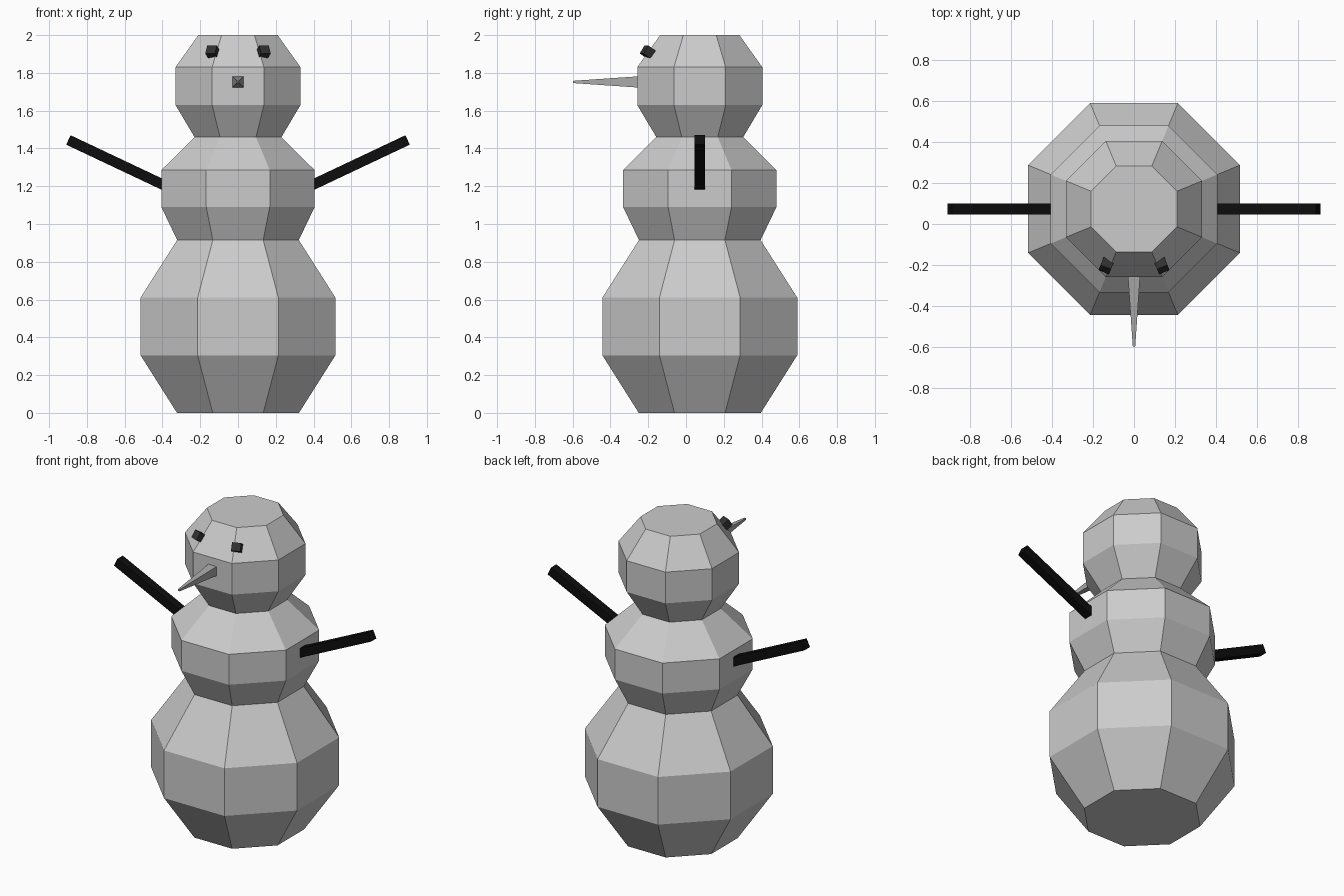
import bpy, bmesh
from math import cos, sin, pi, radians
from mathutils import Matrix, Vector, Euler

if "Cube" in bpy.data.objects:
    bpy.data.objects.remove(bpy.data.objects["Cube"])

CY = 0.073  # body axis sits behind the origin because the nose sticks out


def material(name, v):
    m = bpy.data.materials.new(name)
    m.diffuse_color = (v, v, v, 1)
    m.use_nodes = True
    m.node_tree.nodes["Principled BSDF"].inputs["Base Color"].default_value = m.diffuse_color
    return m


def finish(name, bm, mat=None):
    bmesh.ops.recalc_face_normals(bm, faces=bm.faces)
    me = bpy.data.meshes.new(name)
    bm.to_mesh(me)
    bm.free()
    ob = bpy.data.objects.new(name, me)
    bpy.context.collection.objects.link(ob)
    if mat:
        me.materials.append(mat)
    return ob


def box(name, size, loc, rot, mat):
    bm = bmesh.new()
    bmesh.ops.create_cube(bm, size=1, matrix=Matrix.LocRotScale(
        Vector(loc), Euler(rot), Vector(size)))
    return finish(name, bm, mat)


# Body: three stacked octagonal balls, as (flat-side radius, height)
profile = [(.323, 0), (.516, .305), (.516, .61), (.322, .915),
           (.406, 1.09), (.406, 1.285), (.23, 1.46),
           (.331, 1.63), (.331, 1.83), (.21, 2.0)]
bm = bmesh.new()
rings = []
for apothem, z in profile:
    r = apothem / cos(pi / 8)
    rings.append([bm.verts.new((r * cos(a), CY + r * sin(a), z))
                  for a in ((i + .5) * pi / 4 for i in range(8))])
for lo, hi in zip(rings, rings[1:]):
    for i in range(8):
        j = (i + 1) % 8
        bm.faces.new((lo[i], lo[j], hi[j], hi[i]))
bm.faces.new(rings[0])
bm.faces.new(rings[-1])
finish("body", bm)

# Stick arms and coal eyes, mirrored left and right
stick = material("stick", .004)
coal = material("coal", .03)
tilt = radians(25.3)
for side, s in (("left", -1), ("right", 1)):
    length = .57
    box(side + "_arm", (length, .055, .055),
        (s * (.898 - cos(tilt) * length / 2), CY, 1.445 - sin(tilt) * length / 2),
        (0, -s * tilt, 0), stick)
    box(side + "_eye", (.055, .055, .05), (s * .134, -.201, 1.909),
        (radians(-33), 0, s * radians(22)), coal)

# Nose: long four-sided taper pointing forward
bm = bmesh.new()
bmesh.ops.create_cone(
    bm, cap_ends=True, segments=4, radius1=.03 * 2 ** .5, radius2=.006 * 2 ** .5,
    depth=.35, matrix=Matrix.Translation((0, -.422, 1.752))
    @ Matrix.Rotation(pi / 2, 4, 'X') @ Matrix.Rotation(pi / 4, 4, 'Z'))
if abs(max(v.co.x for v in bm.verts) - .03) > .005:  # keep the sides square to the axes
    bmesh.ops.rotate(bm, verts=bm.verts, cent=(0, -.422, 1.752),
                     matrix=Matrix.Rotation(pi / 4, 3, 'Y'))
finish("nose", bm, material("nose", .4))
